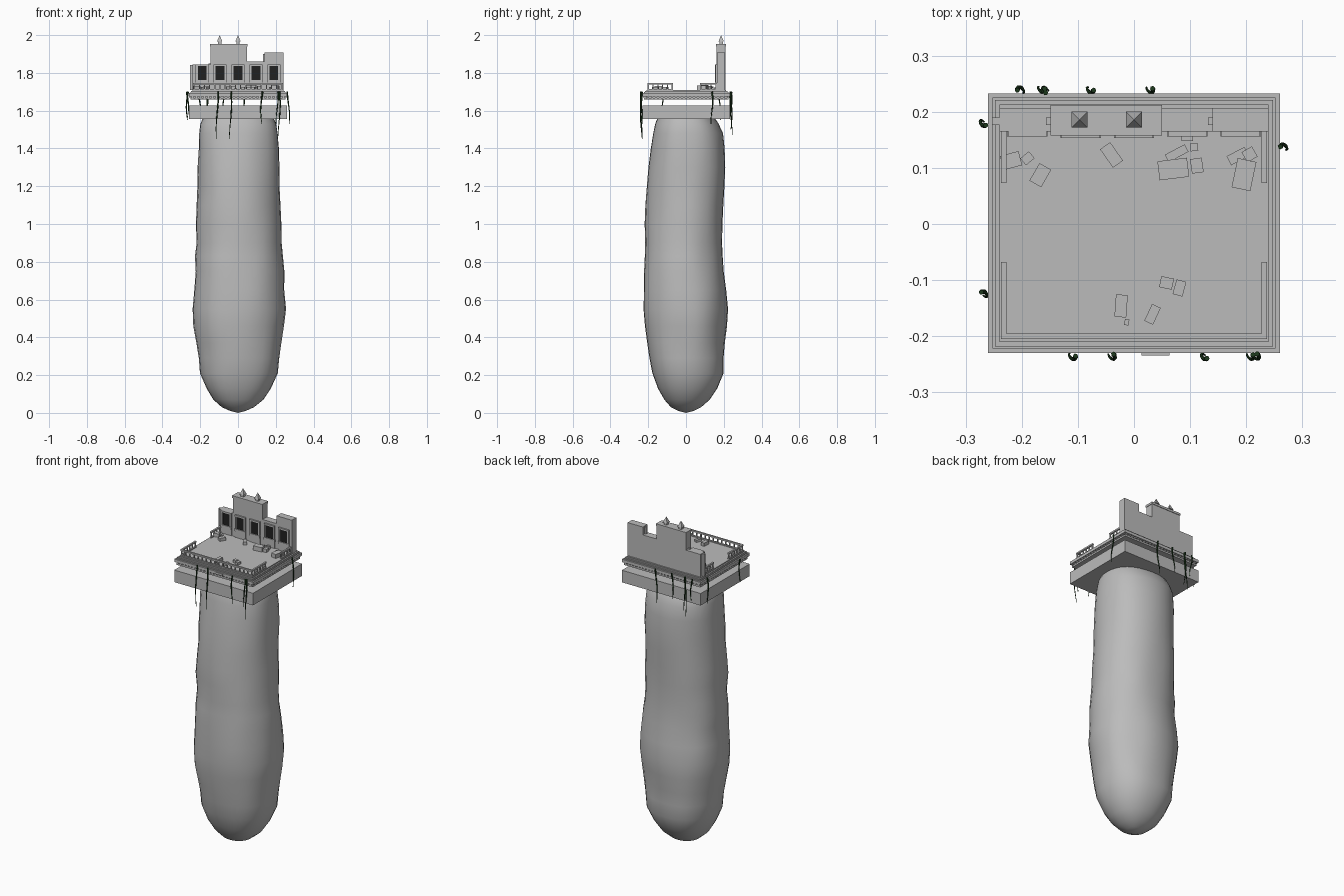
import bpy, bmesh, math, random
from mathutils import Vector, Matrix, noise

random.seed(4)


def material(name, rgb):
    m = bpy.data.materials.new(name)
    m.diffuse_color = (*rgb, 1)
    return m


STONE = material("grey stone", (0.5, 0.5, 0.5))
GLASS = material("dark glass", (0.015, 0.015, 0.015))
VINE = material("dark green vine", (0.012, 0.04, 0.012))


def finish(name, bm, mat):
    bmesh.ops.recalc_face_normals(bm, faces=bm.faces)
    me = bpy.data.meshes.new(name)
    bm.to_mesh(me)
    bm.free()
    me.materials.append(mat)
    ob = bpy.data.objects.new(name, me)
    bpy.context.collection.objects.link(ob)
    return ob


def add_box(bm, x0, x1, y0, y1, z0, z1, angle=0):
    m = (Matrix.Translation(((x0 + x1) / 2, (y0 + y1) / 2, (z0 + z1) / 2))
         @ Matrix.Rotation(math.radians(angle), 4, 'Z')
         @ Matrix.Diagonal((x1 - x0, y1 - y0, z1 - z0, 1)))
    bmesh.ops.create_cube(bm, size=1, matrix=m)


def boxes(name, items, mat=STONE):
    bm = bmesh.new()
    for it in items:
        add_box(bm, *it)
    return finish(name, bm, mat)


# Rock column: rings of (z, left, right, front, back) extents
RINGS = [(0.01, .04, .04, .04, .04), (0.03, .085, .085, .08, .08), (0.07, .13, .135, .115, .125),
         (0.13, .165, .175, .15, .165), (0.21, .20, .212, .178, .2), (0.29, .208, .22, .192, .2),
         (0.37, .22, .23, .205, .203), (0.46, .232, .242, .215, .215), (0.55, .238, .253, .221, .222),
         (0.65, .234, .247, .222, .212), (0.75, .226, .242, .226, .2), (0.83, .229, .233, .221, .195),
         (0.9, .222, .228, .217, .19), (1.0, .226, .228, .217, .192), (1.1, .22, .226, .212, .197),
         (1.2, .214, .223, .205, .202), (1.3, .214, .221, .196, .208), (1.4, .208, .217, .185, .208),
         (1.48, .207, .212, .175, .2), (1.53, .202, .205, .165, .175), (1.58, .18, .182, .145, .14)]
SEG = 32
bm = bmesh.new()
rows = []
for z, l, r, f, b in RINGS:
    row = []
    for i in range(SEG):
        a = 2 * math.pi * i / SEG
        c, s = math.cos(a), math.sin(a)
        bump = 1 + 0.035 * noise.noise(Vector((c * 1.6, s * 1.6, z * 5))) * min(1, z * 4)
        c, s = (math.copysign(abs(v) ** 0.92, v) for v in (c, s))
        row.append(bm.verts.new((c * (r if c > 0 else l) * bump, s * (b if s > 0 else f) * bump, z)))
    rows.append(row)
for lo, hi in zip(rows, rows[1:]):
    for i in range(SEG):
        j = (i + 1) % SEG
        bm.faces.new((lo[i], lo[j], hi[j], hi[i]))
tip = bm.verts.new((0, 0, 0))
for i in range(SEG):
    bm.faces.new((tip, rows[0][(i + 1) % SEG], rows[0][i]))
bm.faces.new(rows[-1])
for f in bm.faces:
    f.smooth = True
rock = finish("rock_column", bm, STONE)
bpy.context.view_layer.objects.active = rock
rock.select_set(True)
bpy.ops.object.shade_smooth_by_angle(angle=math.radians(50))

# Base slab, and the stepped terrace hanging above it
boxes("base_slab", [(-.26, .26, -.23, .233, 1.555, 1.627)])
STEPS = [(.008, 1.658, 1.668), (.018, 1.668, 1.676), (0, 1.676, 1.693),
         (.008, 1.693, 1.699), (.012, 1.699, 1.704), (.02, 1.704, 1.71)]
boxes("terrace", [(-.26 + d, .26 - d, -.23 + d, .233 - d, z0, z1) for d, z0, z1 in STEPS])

# Small blocks under the terrace ledge
dentils = []
for i in range(24):
    x = -.24 + .48 * i / 23
    for y in (-.22, .223):
        dentils.append((x - .005, x + .005, y - .006, y + .006, 1.668, 1.676))
for i in range(20):
    y = -.2 + .4 * i / 19
    for x in (-.25, .25):
        dentils.append((x - .006, x + .006, y - .005, y + .005, 1.668, 1.676))
boxes("ledge_blocks", dentils)
boxes("front_plaque", [(.013, .063, -.234, -.23, 1.678, 1.69)])

# Back wall with a raised tower and a taller right end
boxes("back_wall", [(-.24, -.145, .165, .207, 1.71, 1.845),
                    (.047, .14, .165, .207, 1.71, 1.86),
                    (.14, .24, .165, .207, 1.71, 1.907)])
boxes("wall_tower", [(-.145, .047, .162, .209, 1.71, 1.94),
                     (-.149, .05, .158, .212, 1.94, 1.953)])
boxes("wall_keys", [(-.253, -.24, .176, .19, 1.71, 1.843), (-.157, -.145, .176, .19, 1.71, 1.85),
                    (.132, .14, .176, .19, 1.71, 1.9)])

# Pointed finials on the tower
bm = bmesh.new()
for x in (-.097, 0):
    add_box(bm, x - .009, x + .009, .177, .195, 1.953, 1.966)
    bmesh.ops.create_cone(bm, cap_ends=True, segments=4, radius1=.02, radius2=0, depth=.034,
                          matrix=Matrix.Translation((x, .186, 1.983)) @ Matrix.Rotation(math.pi / 4, 4, 'Z'))
finish("finials", bm, STONE)

# Framed windows along the wall
frames, panes = [], []
for i, x in enumerate((-.19, -.095, 0, .095, .19)):
    y = .162 if i in (1, 2) else .165
    frames += [(x - .034, x - .026, y - .008, y, 1.755, 1.845), (x + .026, x + .034, y - .008, y, 1.755, 1.845),
               (x - .034, x + .034, y - .009, y, 1.836, 1.845), (x - .036, x + .036, y - .009, y, 1.748, 1.762),
               (x - .034, x + .034, y - .005, y, 1.71, 1.748)]
    panes.append((x - .026, x + .026, y - .003, y, 1.762, 1.836))
    frames += [(x - .026, x - .023, y - .005, y, 1.762, 1.836), (x + .023, x + .026, y - .005, y, 1.762, 1.836)]
boxes("window_frames", frames)
boxes("window_panes", panes, GLASS)

# Low railings: two bars with posts
rails = []


def rail(x0, y0, x1, y1):
    w = .005
    for z0, z1 in ((1.71, 1.716), (1.738, 1.747)):
        rails.append((min(x0, x1) - w, max(x0, x1) + w, min(y0, y1) - w, max(y0, y1) + w, z0, z1))
    n = max(2, round((abs(x1 - x0) + abs(y1 - y0)) / .028))
    for k in range(n + 1):
        x, y = x0 + (x1 - x0) * k / n, y0 + (y1 - y0) * k / n
        rails.append((x - .003, x + .003, y - .003, y + .003, 1.716, 1.738))


for s in (-1, 1):
    rail(s * .232, -.2, s * .232, -.073)
    rail(s * .232, .078, s * .232, .16)
rail(-.232, -.2, .232, -.2)
boxes("railings", rails)

# Fallen blocks: x, y, width, depth, height, angle
RUBBLE = [(-.219, .113, .034, .026, .02, 15), (-.19, .117, .02, .016, .016, 40), (-.167, .087, .024, .036, .018, -30),
          (-.04, .123, .022, .04, .018, 35), (.07, .098, .053, .034, .026, 7), (.076, .126, .04, .015, .016, 28),
          (.112, .104, .021, .026, .02, 8), (.107, .137, .014, .014, .012, 5), (.095, .153, .02, .01, .012, 0),
          (.196, .088, .034, .053, .024, -12), (.185, .121, .036, .018, .016, 28), (.206, .124, .021, .021, .02, 30),
          (-.023, -.146, .021, .04, .02, -4), (-.013, -.175, .008, .011, .01, -10), (.033, -.161, .017, .033, .014, -25),
          (.058, -.105, .023, .02, .016, -12), (.081, -.114, .018, .027, .014, -15)]
boxes("rubble", [(x - w / 2, x + w / 2, y - d / 2, y + d / 2, 1.71, 1.71 + h, a) for x, y, w, d, h, a in RUBBLE])

# Hanging vines: x, y, lowest z
VINES = [(-.11, -.236, 1.45), (-.04, -.236, 1.45), (.126, -.236, 1.53), (.207, -.236, 1.53), (.217, -.236, 1.46),
         (-.268, .18, 1.55), (-.268, -.125, 1.56), (.267, .137, 1.53),
         (-.202, .239, 1.57), (-.165, .24, 1.47), (-.157, .239, 1.5), (-.078, .239, 1.55), (.028, .239, 1.5)]
cu = bpy.data.curves.new("vines", 'CURVE')
cu.dimensions = '3D'
cu.bevel_depth = .0042
cu.bevel_resolution = 1
cu.use_fill_caps = True
for x, y, low in VINES:
    sp = cu.splines.new('POLY')
    sp.points.add(9)
    phase = random.uniform(0, 6)
    for k, p in enumerate(sp.points):
        t = k / 9
        p.co = (x + .006 * math.sin(phase + 4 * t), y + .005 * math.cos(phase + 5 * t), 1.7 + (low - 1.7) * t, 1)
        p.radius = 1.1 - .75 * t
cu.materials.append(VINE)
bpy.context.collection.objects.link(bpy.data.objects.new("vines", cu))
